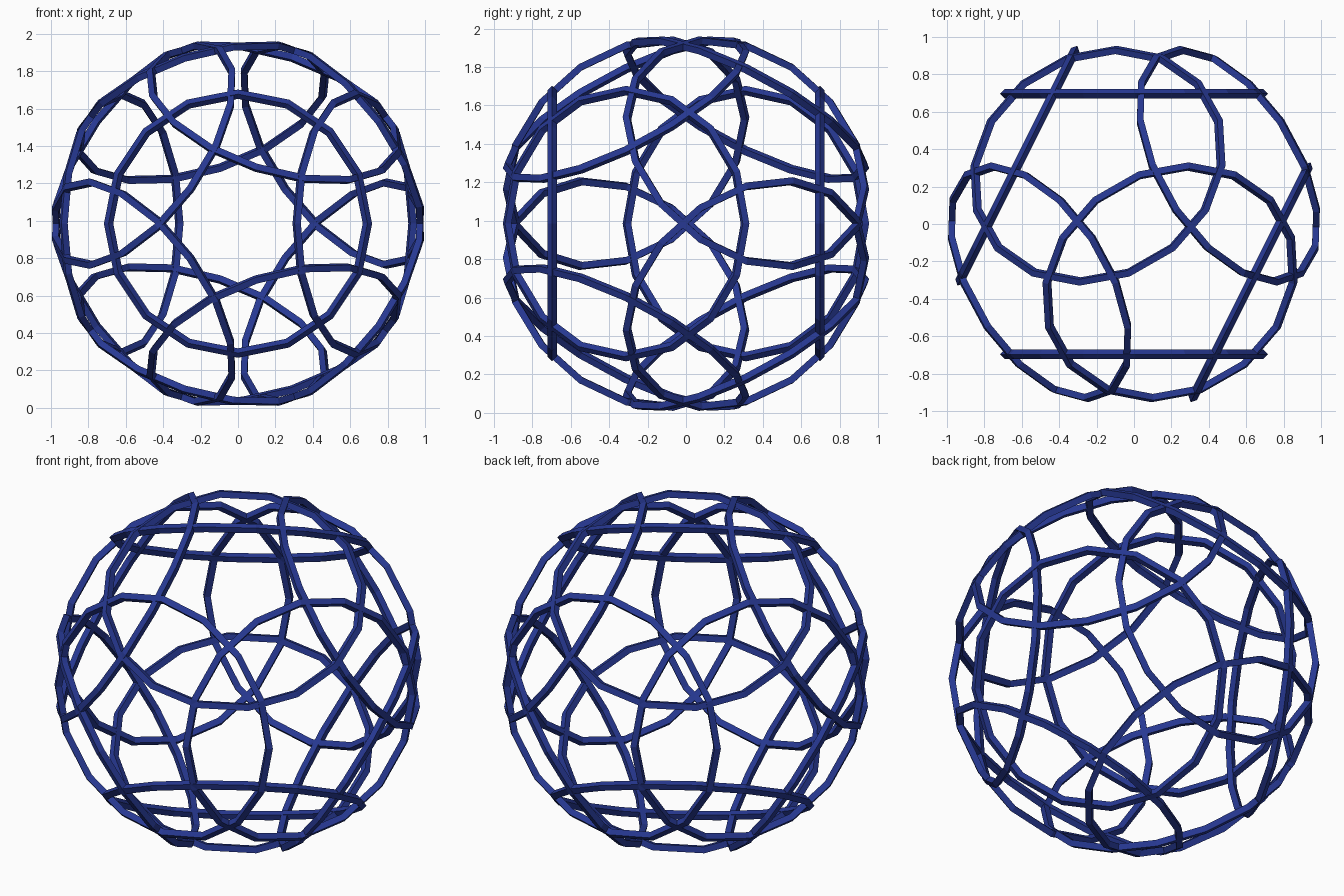
import bpy
import math
from mathutils import Matrix, Vector

if "Cube" in bpy.data.objects:
    bpy.data.objects.remove(bpy.data.objects["Cube"])

RING_R = 0.692      # ring radius
BAR_R = 0.025       # half diagonal of the square bar
DIST = 0.697        # ring plane distance from the ball centre
CENTRE = Vector((0, 0, 0.985))
TILT = math.atan(2)  # angle between neighbouring icosahedron axes

blue = bpy.data.materials.new("dark_blue")
blue.diffuse_color = (0.02, 0.04, 0.29, 1)
blue.use_nodes = True
blue.node_tree.nodes["Principled BSDF"].inputs["Base Color"].default_value = blue.diffuse_color


def add_ring(name, rot):
    """Sixteen-sided square-bar ring, pushed out along its own axis."""
    bpy.ops.mesh.primitive_torus_add(
        major_segments=16, minor_segments=4,
        major_radius=RING_R, minor_radius=BAR_R)
    ob = bpy.context.object
    ob.name = name
    ob.data.materials.append(blue)
    for p in ob.data.polygons:
        p.use_smooth = False
    ob.matrix_world = (Matrix.Translation(CENTRE) @ rot
                       @ Matrix.Translation((0, 0, DIST)))


face_front = Matrix.Rotation(math.pi / 2, 4, 'X')   # ring axis towards -y
for side, turn in (("front", 0), ("back", math.pi)):
    half = Matrix.Rotation(turn, 4, 'Z')
    # centre ring of this half
    add_ring(side + "_centre_ring", half @ face_front)
    # five rings around it
    for k in range(5):
        spin = Matrix.Rotation(k * math.tau / 5, 4, 'Y')
        tilt = Matrix.Rotation(TILT, 4, 'Z')
        add_ring(f"{side}_outer_ring_{k + 1}", half @ spin @ tilt @ face_front)
